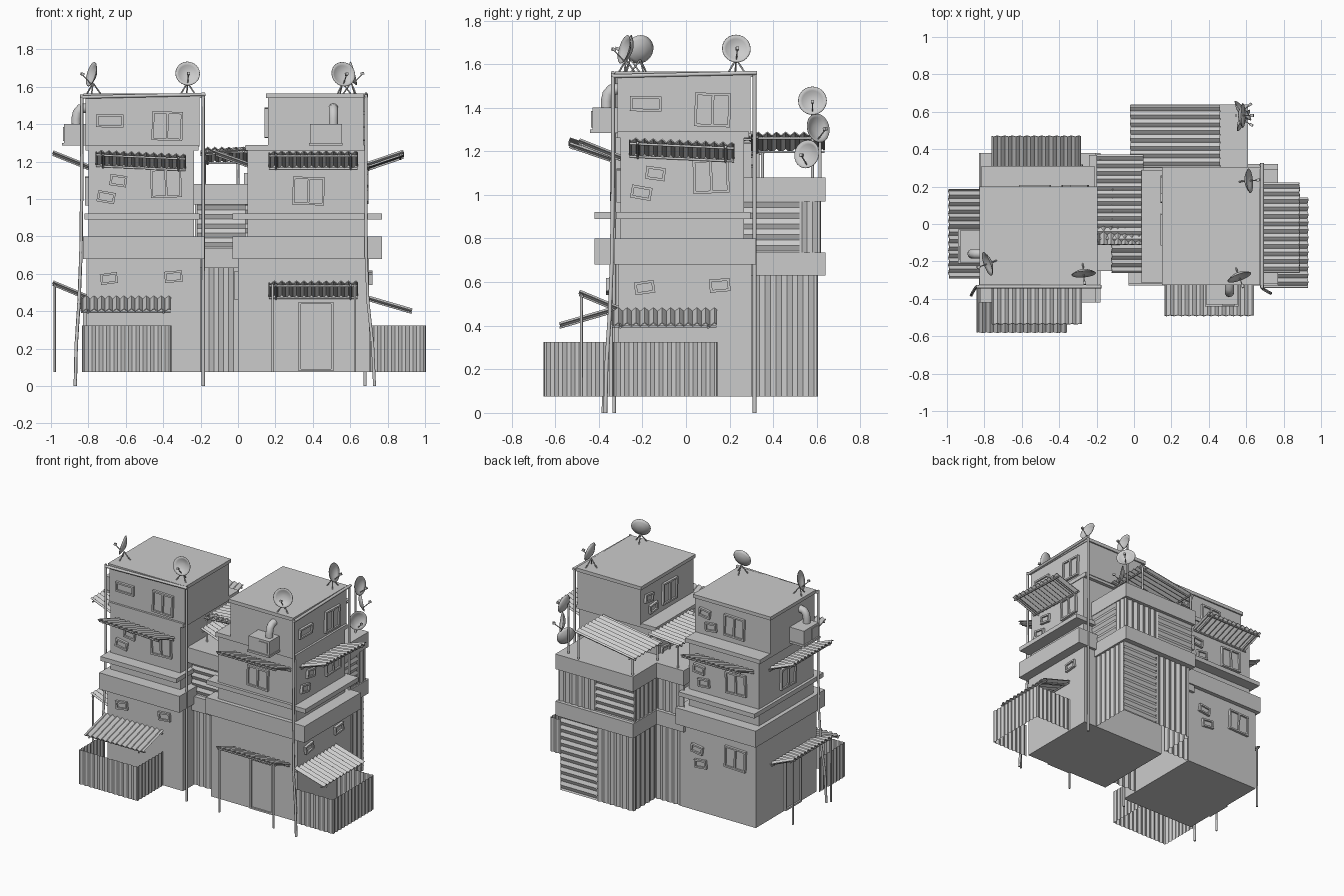
import bpy, bmesh, math
from mathutils import Vector, Matrix

if "Cube" in bpy.data.objects:
    bpy.data.objects.remove(bpy.data.objects["Cube"])

V = Vector
unit = []          # parts of the left tower, later copied for the right one


def add(name, bm, smooth=False, keep=True):
    me = bpy.data.meshes.new(name)
    bmesh.ops.recalc_face_normals(bm, faces=bm.faces)
    for f in bm.faces:
        f.smooth = smooth
    bm.to_mesh(me)
    bm.free()
    ob = bpy.data.objects.new(name, me)
    bpy.context.collection.objects.link(ob)
    if keep:
        unit.append(ob)
    return ob


def boxes(name, bounds, m=Matrix(), keep=True):
    """Boxes given as (x0, x1, y0, y1, z0, z1), joined in one mesh."""
    bm = bmesh.new()
    for x0, x1, y0, y1, z0, z1 in bounds:
        t = Matrix.Translation(((x0 + x1) / 2, (y0 + y1) / 2, (z0 + z1) / 2))
        s = Matrix.Diagonal((x1 - x0, y1 - y0, z1 - z0, 1))
        bmesh.ops.create_cube(bm, size=1, matrix=m @ t @ s)
    return add(name, bm, keep=keep)


def tube(name, pts, r, keep=True, sides=3):
    cu = bpy.data.curves.new(name, 'CURVE')
    cu.dimensions = '3D'
    cu.bevel_depth = r
    cu.bevel_resolution = sides - 2
    cu.use_fill_caps = True
    sp = cu.splines.new('POLY')
    sp.points.add(len(pts) - 1)
    for p, c in zip(sp.points, pts):
        p.co = (*c, 1)
    ob = bpy.data.objects.new(name, cu)
    bpy.context.collection.objects.link(ob)
    if keep:
        unit.append(ob)
    return ob


def sheet(name, p, u, v, amp=0.006, thick=0.0, keep=True, period=0.04):
    """Corrugated sheet: waves run along u, ridges along v."""
    p, u, v = V(p), V(u), V(v)
    n = u.cross(v).normalized()
    seg = max(2, round(u.length / period)) * 4
    bm = bmesh.new()
    row = []
    for i in range(seg + 1):
        q = p + u * i / seg + n * amp * math.sin(i * math.pi / 2)
        row.append((bm.verts.new(q), bm.verts.new(q + v)))
    for a, b in zip(row, row[1:]):
        bm.faces.new((a[0], b[0], b[1], a[1]))
    ob = add(name, bm, keep=keep)
    if thick:
        mod = ob.modifiers.new("thickness", 'SOLIDIFY')
        mod.thickness = thick
        mod.offset = 0
    return ob


def awning(name, p, u, v, keep=True):
    """Corrugated awning with two rails and side arms below."""
    sheet(name, p, u, v, 0.008, 0.005, keep)
    p, u, v = V(p) - V((0, 0, 0.014)), V(u), V(v)
    for k in (0.08, 0.92):
        tube(name + "_rail", [p + v * k, p + v * k + u], 0.006, keep)
        tube(name + "_arm", [p + u * k, p + u * k + v], 0.006, keep)


def window(name, face, c, z, w, h, roll=0, mullion=False, plane=0.0):
    """Framed window; c is the position along the wall."""
    yaw, loc = {'front': (0, (c, plane, z)), 'back': (math.pi, (c, plane, z)),
                'left': (-math.pi / 2, (plane, c, z))}[face]
    m = Matrix.Translation(loc) @ Matrix.Rotation(yaw, 4, 'Z') @ Matrix.Rotation(math.radians(roll), 4, 'Y')
    a, b, t = w / 2, h / 2, 0.012
    parts = [(-a, a, -.018, .01, b - t, b), (-a, a, -.018, .01, -b, t - b),
             (-a, t - a, -.018, .01, -b, b), (a - t, a, -.018, .01, -b, b),
             (-a, a, -.006, .01, -b, b)]
    if mullion:
        parts.append((-t / 2, t / 2, -.018, .01, -b, b))
    boxes(name, parts, m)


def dish(c, yaw, tilt=15, legs=True, keep=True):
    """Satellite dish facing -y before yaw, on splayed legs."""
    m = Matrix.Translation(c) @ Matrix.Rotation(math.radians(yaw), 4, 'Z') @ Matrix.Rotation(math.radians(90 - tilt), 4, 'X')
    bm = bmesh.new()
    rings = []
    for k in range(1, 5):
        r = 0.066 * k / 4
        rings.append([bm.verts.new(m @ V((r * math.cos(a), r * math.sin(a), 5.5 * r * r - 0.012)))
                      for a in (math.tau * i / 24 for i in range(24))])
    bm.faces.new(rings[0])
    for A, B in zip(rings, rings[1:]):
        for i in range(24):
            bm.faces.new((A[i], A[i - 1], B[i - 1], B[i]))
    ob = add("satellite_dish", bm, True, keep)
    mod = ob.modifiers.new("thickness", 'SOLIDIFY')
    mod.thickness = 0.003
    tube("dish_feed_arm", [m @ V((0, -.05, 0)), m @ V((0, -.015, .06))], 0.003, keep)
    boxes("dish_receiver", [(-.007, .007, -.02, -.006, .05, .068)], m, keep)
    if legs:
        top = V(c) + V((0, 0, -0.045))
        for i in range(3):
            a = math.radians(yaw + 90 + 120 * i)
            tube("dish_leg", [top, V((c[0] + .045 * math.cos(a), c[1] + .045 * math.sin(a), 1.56))], 0.004, keep)


# ---- Tower: stacked floors and slabs
boxes("ground_floor", [(-.81, -.2, -.35, .35, .075, .70)])
boxes("thick_slab", [(-.83, -.18, -.42, .38, .68, .80)])
boxes("middle_floor", [(-.80, -.235, -.33, .30, .79, 1.27)])
boxes("thin_slab", [(-.82, -.205, -.42, .38, .89, .922)])
boxes("middle_roof", [(-.815, -.21, -.335, .31, 1.26, 1.29)])
boxes("top_floor", [(-.815, -.205, -.32, .19, 1.28, 1.55)])
boxes("tower_roof", [(-.825, -.195, -.325, .20, 1.54, 1.565)])

# ---- Tower windows and door
for c, z, w, h, r, mu, p in [
        (-.685, 1.418, .145, .07, 1, False, -.32), (-.378, 1.39, .165, .155, 2, True, -.32),
        (-.64, 1.098, .09, .06, 8, False, -.33), (-.705, 1.01, .095, .06, 10, False, -.33),
        (-.385, 1.085, .165, .155, -2, True, -.33), (-.69, .575, .092, .058, -8, False, -.35),
        (-.345, .585, .095, .06, -5, False, -.35)]:
    window("front_window", 'front', c, z, w, h, r, mu, p)
for c, z, w, h, r, mu, p in [
        (-.29, 1.45, .09, .06, 8, False, .19), (-.34, 1.36, .09, .06, -6, False, .19),
        (-.53, 1.41, .165, .155, 2, True, .19), (-.32, 1.09, .09, .06, 6, False, .30),
        (-.36, 1.0, .09, .06, -6, False, .30), (-.62, 1.06, .165, .155, -2, True, .30),
        (-.34, .53, .095, .06, 8, False, .35), (-.37, .43, .095, .06, -6, False, .35),
        (-.65, .54, .17, .155, 2, True, .35)]:
    window("back_window", 'back', c, z, w, h, r, mu, p)
window("side_window", 'left', -.027, 1.043, .17, .15, 2, True, -.80)
window("door", 'left', -.067, .265, .185, .37, 0, False, -.81)

# ---- Tower awnings, posts and yard fence
awning("upper_front_awning", (-.76, -.33, 1.185), (.48, 0, -.022), (0, -.205, .07))
awning("lower_front_awning", (-.84, -.34, .475), (.48, 0, 0), (0, -.24, -.07))
awning("upper_back_awning", (-.285, .29, 1.185), (-.475, 0, 0), (0, .18, .065))
awning("upper_side_awning", (-.79, .185, 1.17), (0, -.475, 0), (-.20, 0, .08))
awning("lower_side_awning", (-.81, .185, .48), (0, -.475, 0), (-.18, 0, .075))
for y in (.165, -.275):
    tube("awning_post", [(-.98, y, .075), (-.98, y, .545)], 0.007)
for p, u in [((-.83, -.65), (.47, 0)), ((-.83, -.35), (0, -.30)), ((-.36, -.35), (0, -.30))]:
    sheet("yard_fence", (*p, .075), (*u, 0), (0, 0, .25), 0.004)

# ---- Tower drain pipes
tube("bent_drain_pipe", [(-.835, -.335, 1.56), (-.835, -.335, 1.1), (-.84, -.335, .7), (-.85, -.345, .45),
                         (-.865, -.37, .22), (-.87, -.38, 0)], 0.009)
tube("straight_drain_pipe", [(-.185, -.33, 1.56), (-.185, -.33, 0)], 0.009)
tube("roof_gutter", [(-.84, -.335, 1.545), (-.175, -.335, 1.56)], 0.01)

# ---- Tower cooling unit with duct
boxes("cooling_unit", [(-.93, -.81, -.205, -.035, 1.29, 1.40),
                       (-.94, -.81, -.21, -.03, 1.285, 1.30), (-.935, -.93, -.19, -.12, 1.31, 1.385)])
tube("cooling_duct", [(-.865, -.16, 1.39), (-.865, -.16, 1.43), (-.858, -.16, 1.462),
                      (-.842, -.16, 1.482), (-.80, -.16, 1.488)], 0.026, sides=5)

# ---- Tower roof dishes
dish((-.775, -.21, 1.665), -70)
dish((-.27, -.255, 1.668), 5)

# ---- Second tower: the same parts turned a quarter
turn = Matrix.Translation((.35, .5, 0)) @ Matrix.Rotation(math.pi / 2, 4, 'Z')
for ob in unit:
    twin = ob.copy()
    twin.name = "right_" + ob.name
    twin.matrix_basis = turn @ ob.matrix_basis
    bpy.context.collection.objects.link(twin)


# ---- Back block and connector: slabs over corrugated walls
def wall(a, b, z0, z1, flat=False):
    d = (b[0] - a[0], b[1] - a[1], 0)
    up = (0, 0, z1 - z0)
    sheet("corrugated_wall", (*a, z0), up if flat else d, d if flat else up, 0.005, 0, False, 0.05)


for name, z0, z1 in [("lower_slab", .63, .735), ("upper_slab", .97, 1.08)]:
    boxes("back_" + name, [(-.02, .61, .25, .64, z0, z1)], keep=False)
    boxes("connector_" + name, [(-.24, .08, -.25, .37, z0, z1)], keep=False)
for z0, z1, o, left_flat, right_flat in [(.075, .64, 0, True, False), (.73, .98, .015, False, True)]:
    x0, x1, y1 = -o + .005, .595 + o / 2, .60 + o
    wall((x1, y1), (.3, y1), z0, z1, left_flat)
    wall((.3, y1), (x0, y1), z0, z1, right_flat)
    wall((x0, y1), (x0, .33), z0, z1)
    if o:
        wall((x1, .25), (x1, .52), z0, z1, True)
        wall((x1, .52), (x1, y1), z0, z1)
    else:
        wall((x1, .25), (x1, y1), z0, z1)
    wall((x0, .345), (-.23, .345), z0, z1)
    wall((-.22, -.22), (.04, -.22), z0, z1, bool(o))

# ---- Roof canopies on posts
awning("back_canopy", (-.02, .635, 1.205), (0, -.335, 0), (.48, 0, .075), False)
awning("connector_canopy", (-.2, .37, 1.25), (0, -.48, 0), (.25, 0, .02), False)
awning("front_canopy", (.15, .17, 1.2), (-.34, 0, 0), (0, -.28, .07), False)
for x, y, z in [(0, .615, 1.2), (.44, .615, 1.27), (0, .33, 1.2), (-.18, .35, 1.25), (-.18, -.1, 1.25)]:
    tube("canopy_post", [(x, y, 1.07), (x, y, z)], 0.008, False)

# ---- Mast with three dishes on the back block
tube("dish_mast", [(.545, .58, 1.07), (.545, .58, 1.44)], 0.007, False)
for c, yaw in [((.57, .58, 1.43), 90), ((.575, .60, 1.305), 130), ((.575, .56, 1.185), 60)]:
    dish(c, yaw, 10, False, False)
